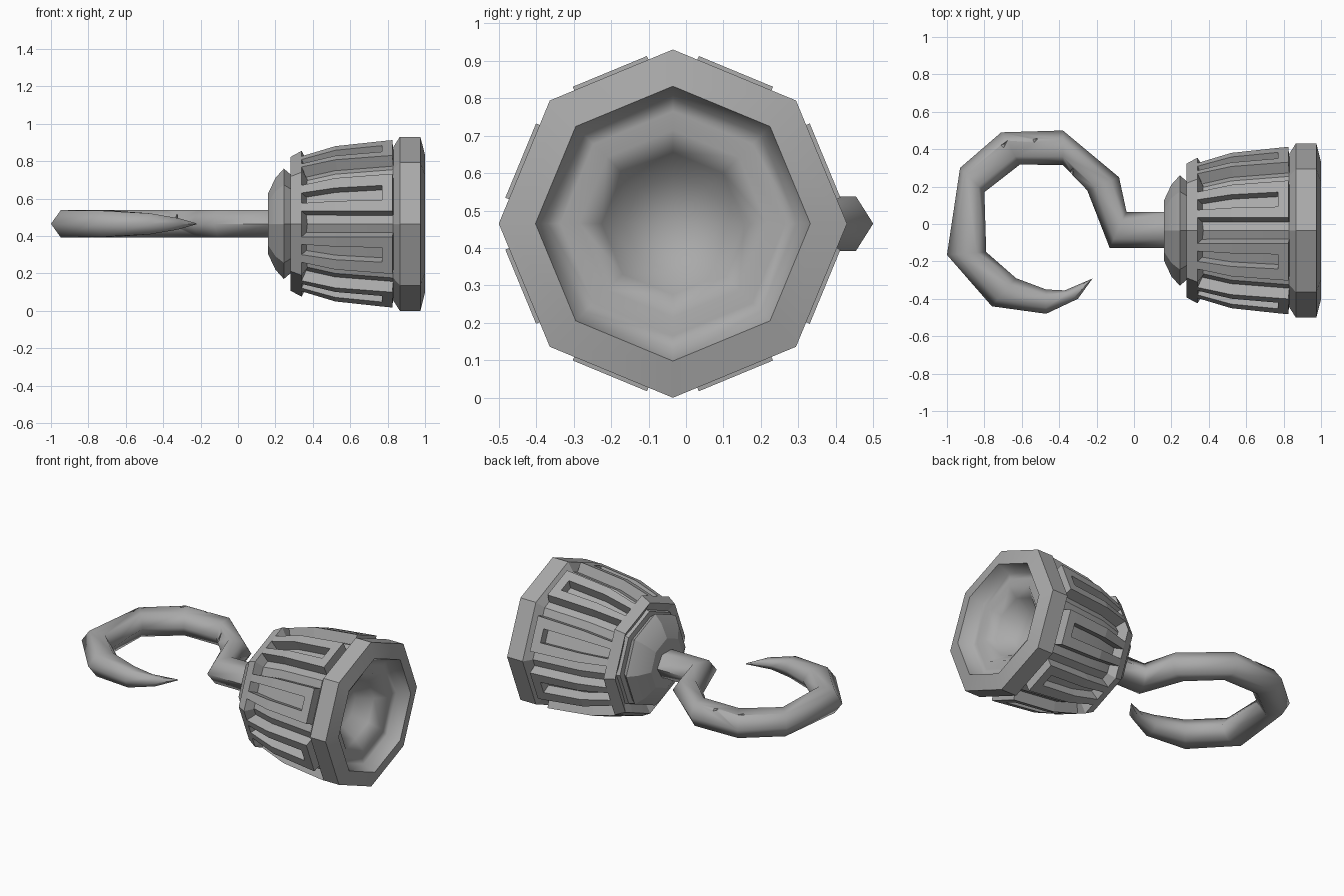
import bpy, bmesh, math
from mathutils import Vector

if "Cube" in bpy.data.objects:
    bpy.data.objects.remove(bpy.data.objects["Cube"])

CY, CZ = -0.035, 0.465          # axis of the cup runs along x

metal = bpy.data.materials.new("grey_metal")
metal.diffuse_color = (0.4, 0.4, 0.4, 1)
metal.use_nodes = True
metal.node_tree.nodes["Principled BSDF"].inputs["Base Color"].default_value = metal.diffuse_color


def make(name, bm, angle):
    """Turn a bmesh into an object, smooth below the given angle."""
    bmesh.ops.remove_doubles(bm, verts=bm.verts, dist=0.0005)
    me = bpy.data.meshes.new(name)
    bm.to_mesh(me)
    bm.free()
    me.materials.append(metal)
    ob = bpy.data.objects.new(name, me)
    bpy.context.collection.objects.link(ob)
    bpy.ops.object.select_all(action='DESELECT')
    ob.select_set(True)
    bpy.context.view_layer.objects.active = ob
    if angle:
        bpy.ops.object.shade_smooth_by_angle(angle=math.radians(angle))
    return ob


def loft(bm, rings):
    """Skin a list of equal closed rings."""
    vs = [[bm.verts.new(p) for p in r] for r in rings]
    n = len(vs[0])
    for a, b in zip(vs, vs[1:]):
        for k in range(n):
            bm.faces.new((a[k], a[(k + 1) % n], b[(k + 1) % n], b[k]))
    return vs


def revolve(name, profile, angle):
    """Eight-sided turning of (x, radius) points about the cup axis."""
    bm = bmesh.new()
    loft(bm, [[(x, CY + r * math.cos(k * math.pi / 4), CZ + r * math.sin(k * math.pi / 4))
               for k in range(8)] for x, r in profile])
    return make(name, bm, angle)


# Collar and cup core
revolve("cup_body", [(0.16, 0), (0.16, 0.16), (0.2, 0.245), (0.245, 0.295), (0.28, 0.265),
                     (0.285, 0.30), (0.52, 0.375), (0.835, 0.41)], 20)
# Heavy rim
revolve("rim", [(0.825, 0.38), (0.83, 0.41), (0.865, 0.465), (0.975, 0.465),
                (1.0, 0.367)], 20)
# Hollow with a soft ridge inside
revolve("hollow", [(1.0, 0.367), (0.92, 0.335), (0.91, 0.30), (0.92, 0.25), (0.86, 0.19),
                   (0.77, 0.13), (0.75, 0)], 100)

# Raised shell: closed slot on each side, open groove along each corner
rows = [(0.28, 0.33), (0.34, 0.36), (0.52, 0.41), (0.77, 0.435), (0.825, 0.44)]
bm = bmesh.new()
for k in range(8):
    th = math.radians(22.5 + 45 * k)
    n = Vector((0, math.cos(th), math.sin(th)))
    t = Vector((0, -math.sin(th), math.cos(th)))
    grid = []
    for x, a in rows:
        full = a * math.tan(math.pi / 8)
        w = full - 0.075
        grid.append([bm.verts.new(Vector((x, CY, CZ)) + n * a + t * u)
                     for u in (-full, -w, -0.4 * w, 0.4 * w, w, full)])
    for j in range(4):
        for i in range(5):
            groove = i in (0, 4) and j > 0
            slot = i == 2 and j in (1, 2)
            if not (groove or slot):
                bm.faces.new((grid[j][i], grid[j][i + 1], grid[j + 1][i + 1], grid[j + 1][i]))
bmesh.ops.delete(bm, geom=[v for v in bm.verts if not v.link_faces], context='VERTS')
shell = make("slotted_shell", bm, 0)
sol = shell.modifiers.new("thickness", 'SOLIDIFY')
sol.thickness = 0.065
sol.offset = -1

# Hook: six-sided tube through pairs of outer and inner edge points, half height last
path = [((0.2, 0.065), (0.2, -0.128), 0.073), ((-0.04, 0.065), (-0.13, -0.128), 0.073),
        ((-0.08, 0.25), (-0.25, 0.18), 0.073), ((-0.38, 0.50), (-0.38, 0.315), 0.073),
        ((-0.71, 0.49), (-0.61, 0.318), 0.073), ((-0.93, 0.30), (-0.80, 0.17), 0.073),
        ((-1.0, -0.165), (-0.79, -0.15), 0.073), ((-0.76, -0.44), (-0.63, -0.29), 0.07),
        ((-0.47, -0.48), (-0.47, -0.35), 0.056), ((-0.30, -0.40), (-0.37, -0.355), 0.03),
        ((-0.222, -0.292), (-0.228, -0.294), 0.003)]
bm = bmesh.new()
rings = []
for o, i, h in path:
    o, i = Vector((*o, CZ)), Vector((*i, CZ))
    up = Vector((0, 0, h))
    p, q = o.lerp(i, 0.25), o.lerp(i, 0.75)
    rings.append([o, p + up, q + up, i, q - up, p - up])
vs = loft(bm, rings)
bm.faces.new(vs[0])
bm.faces.new(vs[-1])
bmesh.ops.recalc_face_normals(bm, faces=bm.faces)
hook = make("hook", bm, 65)

# Small nicks chipped out of the metal: centre, heading, size
nicks = [((-0.955, 0.25, 0.49), 20, 0.035), ((-0.69, 0.43, 0.55), 50, 0.035),
         ((-0.52, 0.455, 0.55), 30, 0.035), ((-0.33, 0.285, 0.48), 70, 0.035)]
bm = bmesh.new()
for c, deg, s in nicks:
    a = math.radians(deg)
    d = Vector((math.cos(a), math.sin(a), 0)) * s
    e = Vector((-d.y, d.x, 0)) * 0.5
    c = Vector(c)
    v = [bm.verts.new(p) for p in (c + d, c - d + e, c - d - e,
                                   c + Vector((0, 0, 0.07)), c - Vector((0, 0, 0.03)))]
    for i in range(3):
        bm.faces.new((v[i], v[(i + 1) % 3], v[3]))
        bm.faces.new((v[(i + 1) % 3], v[i], v[4]))
bmesh.ops.recalc_face_normals(bm, faces=bm.faces)
cutter = make("nick_cutter", bm, 0)
cutter.hide_render = True
cutter.hide_viewport = True
cut = hook.modifiers.new("nicks", 'BOOLEAN')
cut.operation = 'DIFFERENCE'
cut.solver = 'EXACT'
cut.object = cutter
